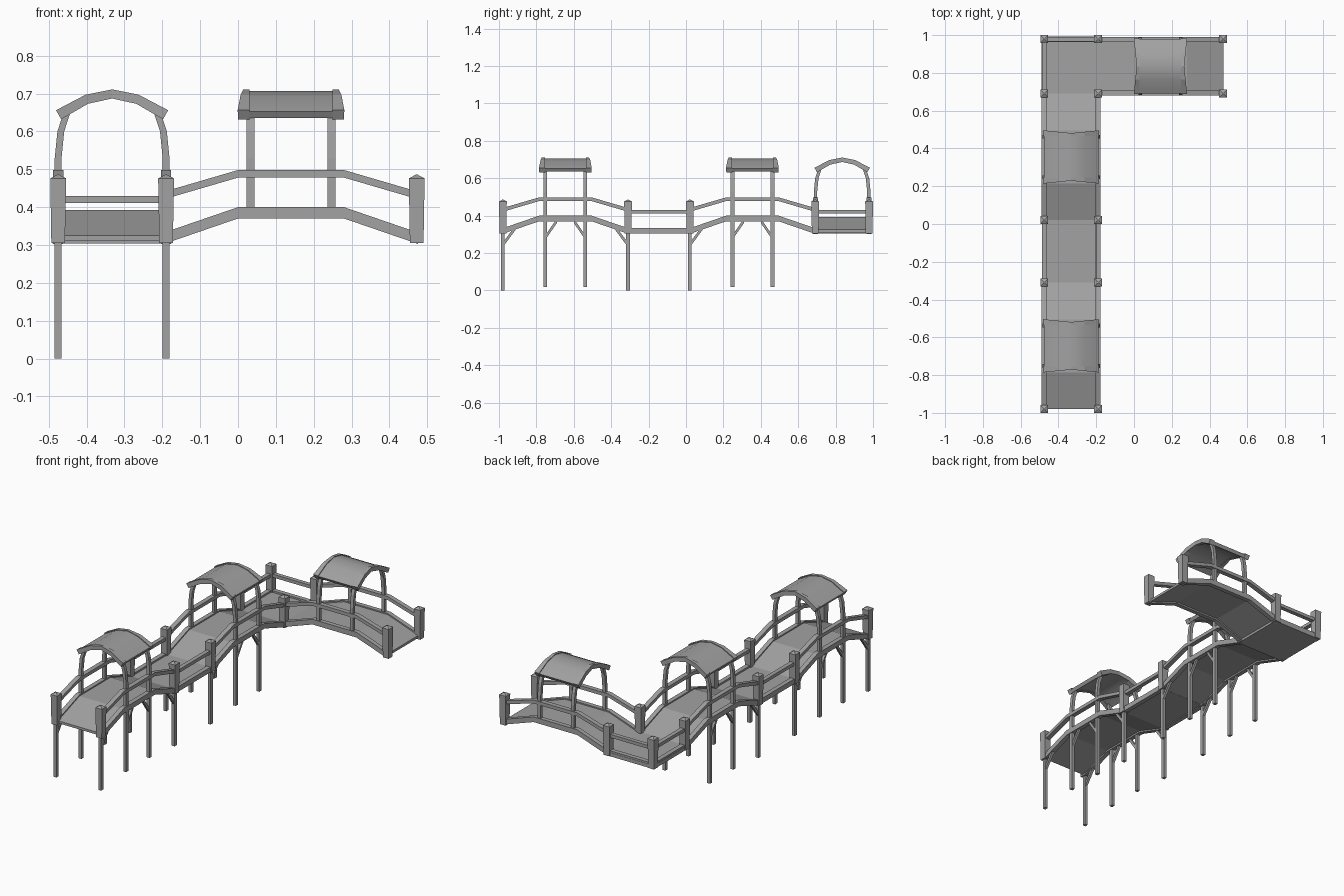
import bpy, bmesh
from math import radians
from mathutils import Matrix

cube = bpy.data.objects.get("Cube")
if cube:
    bpy.data.objects.remove(cube, do_unlink=True)

grey = bpy.data.materials.new("plain_grey")
grey.use_nodes = True
COLOUR = (0.36, 0.36, 0.36, 1)
grey.diffuse_color = COLOUR
grey.node_tree.nodes["Principled BSDF"].inputs["Base Color"].default_value = COLOUR

SIDE = 0.1425      # half distance between the two railings
HALF = 0.335       # half length of an arched bridge
FLAT = 0.14        # half length of its level top
INNER = 0.107      # roof post distance from bridge centre


def finish(name, bm, frame, smooth=False):
    bmesh.ops.recalc_face_normals(bm, faces=bm.faces)
    mesh = bpy.data.meshes.new(name)
    bm.to_mesh(mesh)
    bm.free()
    mesh.transform(frame)
    mesh.materials.append(grey)
    obj = bpy.data.objects.new(name, mesh)
    bpy.context.collection.objects.link(obj)
    if smooth:
        bpy.ops.object.select_all(action='DESELECT')
        obj.select_set(True)
        bpy.context.view_layer.objects.active = obj
        bpy.ops.object.shade_smooth_by_angle(angle=radians(30))
    return obj


def strip(name, frame, one, two, lo, hi, across=False, smooth=False, flare=None):
    """Solid between two polylines, extruded across the bridge or along it."""
    bm = bmesh.new()
    rings = []
    for (a, za), (b, zb) in zip(one, two):
        corners = [(a, za, lo), (a, za, hi), (b, zb, hi), (b, zb, lo)]
        ring = []
        for p, z, d in corners:
            if flare and abs(d) == max(abs(lo), abs(hi)):
                d *= flare(p)
            ring.append(bm.verts.new((d, p, z) if across else (p, d, z)))
        rings.append(ring)
    for r, s in zip(rings, rings[1:]):
        for i in range(4):
            j = (i + 1) % 4
            bm.faces.new((r[i], r[j], s[j], s[i]))
    bm.faces.new(rings[0])
    bm.faces.new(rings[-1])
    return finish(name, bm, frame, smooth)


def bar(name, frame, path, drop, v, width):
    """Bar following a side-view path, with its top on the path."""
    return strip(name, frame, path, [(u, z - drop) for u, z in path],
                 v - width / 2, v + width / 2)


def leg(name, frame, u, v, bottom, top, w=0.02):
    bar(name, frame, [(u - w / 2, top), (u + w / 2, top)], top - bottom, v, w * 0.9)


def arch(end, mid, half=HALF):
    return [(-half, end), (-FLAT, mid), (FLAT, mid), (half, end)]


def place(x, y, turned):
    return Matrix.Translation((x, y, 0)) @ Matrix.Rotation(radians(90 if turned else 0), 4, 'Z')


def roof(frame):
    outer = [(-.148, .656), (-.07, .697), (0, .711), (.07, .697), (.148, .656)]
    inner = [(v * .91, z - .021) for v, z in outer]
    shell_top = [(v * .98, z - .004) for v, z in outer]
    strip("roof_shell", frame, shell_top, inner, -.116, .116, True, True)
    for s in (-1, 1):
        lo, hi = sorted((s * .11, s * .126))
        strip("roof_rib", frame, outer, [(v, z - .003) for v, z in inner], lo, hi,
              True, flare=lambda v: 1 + abs(v) * .8)


def bridge(frame, leg_ends):
    """Arched bridge; leg_ends lists the ends standing on ground legs."""
    deck = arch(.325, .393)
    bar("bridge_deck", frame, deck, .014, 0, SIDE * 2)
    roof(frame)
    for v in (-SIDE, SIDE):
        bar("side_beam", frame, arch(.333, .4), .03, v, .026)
        bar("hand_rail", frame, arch(.441, .498), .02, v, .027)
        for s in (-1, 1):
            # roof post, curving inward at its top
            bottom = .02 if leg_ends else .375
            k = 1 if v > 0 else -1
            line = [(k * (SIDE - i), z) for i, z in
                    ((0, bottom), (0, .53), (.007, .6), (.025, .655))]
            lo, hi = s * INNER - .01, s * INNER + .01
            strip("roof_post", frame, [(p - .009, z) for p, z in line],
                  [(p + .009, z) for p, z in line], lo, hi, True)
            if leg_ends:
                bar("inner_brace", frame, [(s * INNER, .295), (s * .045, .385)], .024, v, .014)
            if s in leg_ends:
                bar("end_brace", frame, [(s * HALF, .255), (s * .265, .35)], .024, v, .014)
                leg("end_leg", frame, s * HALF, v, 0, .32)


def level_side(frame, half, v):
    ends = (-half, half)
    bar("level_beam", frame, [(u, .335) for u in ends], .029, v, .026)
    bar("level_rail", frame, [(u, .43) for u in ends], .019, v, .024)


def corner_post(x, y):
    bm = bmesh.new()
    turn = Matrix.Rotation(radians(45), 4, 'Z')
    bottom, neck, peak = .305, .476, .486
    for r1, r2, lo, hi in ((.0255, .0295, bottom, neck), (.0295, .003, neck, peak)):
        bmesh.ops.create_cone(bm, cap_ends=True, segments=4, radius1=r1, radius2=r2,
                              depth=hi - lo,
                              matrix=Matrix.Translation((0, 0, (lo + hi) / 2)) @ turn)
    finish("corner_post", bm, Matrix.Translation((x, y, 0)))


# Three roofed bridges
WALK_X = -.3325
bridge(place(WALK_X, -.645, True), (-1, 1))
bridge(place(WALK_X, .355, True), (-1,))
bridge(place(.14, .835, False), ())

# Level walkway between the first two bridges
walk = place(WALK_X, -.145, True)
bar("walkway_deck", walk, [(-.167, .325), (.167, .325)], .014, 0, SIDE * 2)
for v in (-SIDE, SIDE):
    level_side(walk, .167, v)

# Corner platform, closed on its left and back edges
for turned in (True, False):
    level_side(place(WALK_X, .835, turned), .145, SIDE)
bar("platform_deck", place(WALK_X, .835, False), [(-.157, .325), (.157, .325)], .021, 0, .314)

# Capped posts at every joint
for x in (WALK_X - SIDE, WALK_X + SIDE):
    for y in (-.979, -.31, .021, .691, .979):
        corner_post(x, y)
for y in (.691, .979):
    corner_post(.472, y)
